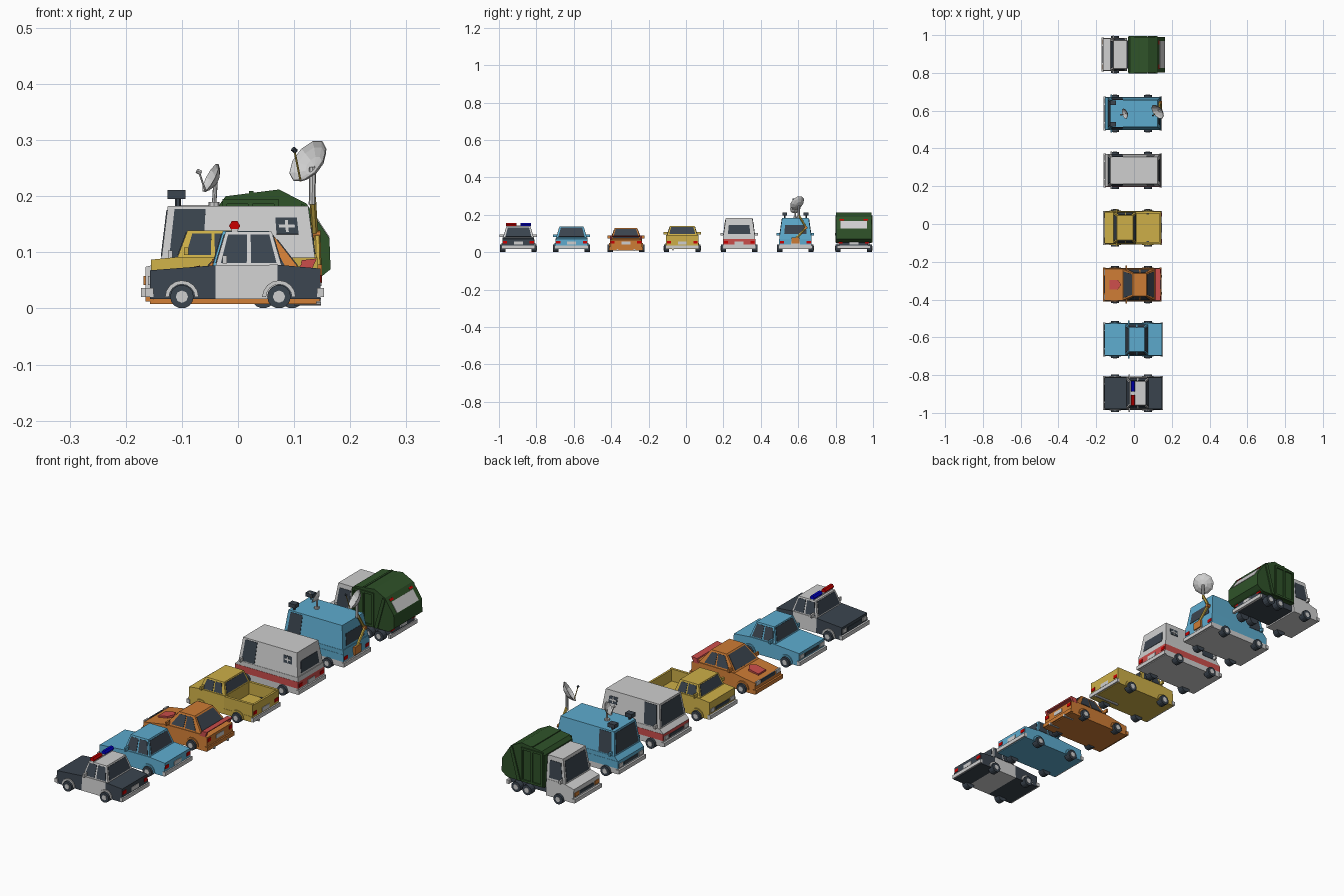
import bpy, bmesh, math
from mathutils import Vector

if "Cube" in bpy.data.objects:
    bpy.data.objects.remove(bpy.data.objects["Cube"])

COL = dict(slate=(.043, .058, .077), white=(.62, .62, .62), blue=(.11, .41, .62), orange=(.61, .2, .035),
           yellow=(.61, .43, .065), red=(.6, .075, .07), green=(.028, .085, .022),
           signal_red=(.6, 0, 0), signal_blue=(0, 0, .6))
M = {}
for k, c in COL.items():
    M[k] = bpy.data.materials.new(k)
    M[k].diffuse_color = (*c, 1)
Y = 0      # y of the current vehicle
V = ''     # its name


def make(name, vs, fs, mat):
    me = bpy.data.meshes.new(V + name)
    me.from_pydata([tuple(v) for v in vs], [], fs)
    bm = bmesh.new()
    bm.from_mesh(me)
    bmesh.ops.recalc_face_normals(bm, faces=bm.faces)
    bm.to_mesh(me)
    bm.free()
    me.materials.append(M[mat])
    ob = bpy.data.objects.new(V + name, me)
    ob.location.y = Y
    bpy.context.collection.objects.link(ob)
    return ob


def solid(name, a, b, mat, pair=False):
    """Closed solid between two matching loops, optionally mirrored in y."""
    n = len(a)
    vs = list(a) + list(b)
    fs = [(i, (i + 1) % n, n + (i + 1) % n, n + i) for i in range(n)]
    fs += [tuple(range(n)), tuple(range(n, 2 * n))]
    if pair:
        vs += [(v[0], -v[1], v[2]) for v in vs]
        fs += [tuple(i + 2 * n for i in f) for f in fs]
    return make(name, vs, fs, mat)


def box(name, x0, x1, y0, y1, z0, z1, mat, pair=False):
    q = [(x0, y0), (x1, y0), (x1, y1), (x0, y1)]
    return solid(name, [(*p, z0) for p in q], [(*p, z1) for p in q], mat, pair)


def extrude(name, prof, y0, y1, mat, pair=False):
    return solid(name, [(x, y0, z) for x, z in prof], [(x, y1, z) for x, z in prof], mat, pair)


def rod(name, p, q, r, mat, n=6, pair=False):
    p, q = Vector(p), Vector(q)
    rot = (q - p).to_track_quat('Z', 'Y')
    ring = [rot @ Vector((r * math.cos(t), r * math.sin(t), 0)) for t in [2 * math.pi * i / n for i in range(n)]]
    return solid(name, [p + v for v in ring], [q + v for v in ring], mat, pair)


def pane(name, c, u0, u1, v0, v1, mat='slate', pair=False):
    """Thin plate on a four-cornered face (bottom a, b, top b, a)."""
    c = [Vector(v) for v in c]
    n = (c[1] - c[0]).cross(c[3] - c[0]).normalized() * .0016
    pts = [c[0].lerp(c[1], u).lerp(c[3].lerp(c[2], u), v) for u, v in ((u0, v0), (u1, v0), (u1, v1), (u0, v1))]
    return solid(name, [p - n for p in pts], [p + n for p in pts], mat, pair)


def body(tops, mats, zb=.017, w=.088, wt=.084):
    """Lower body as sections along x; tops are (x, top z)."""
    for i, m in enumerate(mats):
        l = [[(x, -w, zb), (x, w, zb), (x, wt, z), (x, -wt, z)] for x, z in tops[i:i + 2]]
        solid(f'body_section_{i}', l[0], l[1], m)


def cabin(b0, t0, t1, b1, zb, zt, wb, wt, mat, side, rear=(.06, .94, .1, .9), front=(.06, .94, .08, .92)):
    """Tapered upper body with window plates."""
    bot = [(b0, -wb, zb), (b1, -wb, zb), (b1, wb, zb), (b0, wb, zb)]
    top = [(t0, -wt, zt), (t1, -wt, zt), (t1, wt, zt), (t0, wt, zt)]
    solid('cabin', bot, top, mat)
    face = lambda i, j: (bot[i], bot[j], top[j], top[i])
    pane('windshield', face(3, 0), *front)
    pane('rear_window', face(1, 2), *rear)
    for i, s in enumerate(side):
        pane(f'side_window_{i}', face(0, 1), *s, pair=True)
    box('mirror', b0 + .012, b0 + .02, wb - .004, .1, zb + .004, zb + .018, mat, True)


def running_gear(xs, arch, x0=-.157, x1=.147, bump='white', zb=.02, lamp='white'):
    """Wheels, hubs, arches, bumpers and lamps."""
    for i, x in enumerate(xs):
        rod(f'wheel_{i}', (x, .07, .021), (x, .098, .021), .021, 'slate', 14, True)
        rod(f'hub_{i}', (x, .09, .021), (x, .0995, .021), .011, 'white', 8, True)
        if arch:
            ang = [math.pi * k / 8 for k in range(9)]
            prof = [(x + .03 * math.cos(t), .02 + .03 * math.sin(t)) for t in ang]
            prof += [(x + .023 * math.cos(t), .02 + .023 * math.sin(t)) for t in reversed(ang)]
            extrude(f'wheel_arch_{i}', prof, .08, .0905, arch, True)
    box('front_bumper', x0 - .008, x0 + .006, -.09, .09, zb, zb + .016, bump)
    box('rear_bumper', x1 - .006, x1 + .006, -.09, .09, zb, zb + .016, bump)
    box('headlight', x0 - .003, x0 + .004, .052, .08, .042, .058, lamp, True)
    box('grille', x0 - .002, x0 + .004, -.045, .045, .042, .056, 'slate')
    box('taillight', x1 - .004, x1 + .002, .06, .082, .046, .06, 'signal_red', True)
    box('rear_plate', x1 - .004, x1 + .002, -.024, .024, .04, .056, 'white')


TWO = [(.07, .47, .08, .9), (.54, .93, .08, .9)]
SEDAN = [(-.157, .068), (-.04, .077), (.07, .078), (.147, .071)]

# Police car
Y, V = -.896, 'police_'
body(SEDAN, ['slate', 'white', 'slate'])
cabin(-.04, -.022, .06, .078, .076, .137, .081, .063, 'white', TWO)
running_gear((-.1, .073), 'white')
box('siren_mount', -.012, 0, -.066, .066, .136, .142, 'white')
rod('red_siren', (-.006, -.066, .147), (-.006, -.01, .147), .01, 'signal_red')
rod('blue_siren', (-.006, .01, .147), (-.006, .066, .147), .01, 'signal_blue')

# Blue sedan
Y, V = -.612, 'sedan_'
body(SEDAN, ['blue'] * 3)
cabin(-.045, -.027, .055, .075, .076, .138, .081, .063, 'blue', TWO)
running_gear((-.1, .073), 'blue')

# Orange sports car
Y, V = -.321, 'sports_'
body([(-.157, .053), (-.055, .07), (.11, .072), (.14, .066)], ['orange'] * 3, .008)
cabin(-.058, -.006, .065, .11, .07, .128, .081, .06, 'orange', [(.14, .5, .1, .88), (.55, .86, .1, .88)])
running_gear((-.1, .073), 'orange', x1=.14, bump='orange', zb=.012)
scoop = [(-.13, -.025), (-.085, -.025), (-.068, 0), (-.085, .025), (-.13, .025)]
solid('hood_scoop', [(x, y, .05) for x, y in scoop], [(x, y, .064 + (x + .13) * .2) for x, y in scoop], 'red')
extrude('spoiler_wing', [(.112, .081), (.138, .084), (.14, .089), (.114, .086)], -.085, .085, 'red')
extrude('spoiler_leg', [(.105, .066), (.13, .066), (.14, .088), (.116, .085)], .075, .085, 'red', True)
rod('exhaust', (.1, .045, .011), (.148, .045, .011), .006, 'white', 8, True)

# Yellow pickup
Y, V = -.02, 'pickup_'
body([(-.155, .087), (-.105, .092), (.013, .092)], ['yellow'] * 2)
cabin(-.108, -.09, -.005, .012, .091, .139, .081, .066, 'yellow', [(.12, .5, .08, .88), (.56, .88, .08, .88)])
box('bed_floor', .01, .142, -.088, .088, .017, .04, 'yellow')
box('bed_side', .01, .142, .076, .087, .03, .091, 'yellow', True)
box('tailgate', .134, .143, -.087, .087, .03, .088, 'yellow')
running_gear((-.1, .073), 'yellow', x0=-.155, x1=.143)
rod('exhaust', (.03, -.05, .014), (.148, -.05, .014), .005, 'white', 8)


def van(lower, upper):
    """Van body: stacked lower bands and a tall cabin."""
    for i, (z0, z1, m) in enumerate(lower):
        box(f'lower_band_{i}', -.153, .142, -.087, .087, z0, z1, m)
    extrude('nose', [(-.153, .07), (-.136, .088), (.14, .088), (.142, .07)], -.086, .086, upper)
    cabin(-.137, -.125, .125, .138, .085, .183, .085, .071, upper, [(.05, .27, .06, .94)],
          (.14, .86, .12, .6))
    running_gear((-.1, .073), None, x0=-.153, x1=.142)


# Ambulance
Y, V = .284, 'ambulance_'
van([(.017, .042, 'white'), (.042, .07, 'red')], 'white')
side = ((-.137, -.085, .085), (.138, -.085, .085), (.125, -.071, .183), (-.125, -.071, .183))
pane('rear_side_window', side, .76, .91, .48, .78, pair=True)
for nm, r in (('upright', (.825, .845, .52, .74)), ('crossbar', (.78, .89, .6, .66))):
    ob = pane('window_' + nm, side, *r, mat='white', pair=True)
    ob.scale.y = 1.012

# Broadcast van
Y, V = .585, 'broadcast_'
van([(.017, .04, 'white'), (.04, .07, 'blue')], 'blue')


def dish(name, c, axis, r):
    """Faceted bowl with a feed horn on an arm."""
    c, axis = Vector(c), Vector(axis).normalized()
    rot = axis.to_track_quat('Z', 'Y')
    n, vs, fs = 10, [], []
    rings = [(.02, -.36), (.45, -.28), (.8, -.08), (1, .12), (.97, .14), (.78, -.03), (.43, -.22), (.02, -.29)]
    for a, h in rings:
        vs += [c + rot @ Vector((r * a * math.cos(2 * math.pi * i / n), r * a * math.sin(2 * math.pi * i / n), r * h))
               for i in range(n)]
    for k in range(len(rings)):
        k2 = (k + 1) % len(rings)
        fs += [(k * n + i, k * n + (i + 1) % n, k2 * n + (i + 1) % n, k2 * n + i) for i in range(n)]
    make(name, vs, fs, 'white')
    tip = c + axis * r * .95
    rod(name + '_feed_arm', c + rot @ Vector((0, -r * .9, 0)), tip, .0018, 'yellow' if r > .035 else 'white')
    rod(name + '_feed', tip - axis * .004, tip + axis * .004, .0045, 'slate' if r > .035 else 'white')


dish('large_dish', (.128, .012, .26), (-.62, -.5, .5), .044)
rod('large_dish_pole', (.132, .018, .185), (.133, .018, .252), .006, 'white', 8)
dish('small_dish', (-.046, 0, .231), (-.85, -.25, .45), .029)
rod('small_dish_pole', (-.043, 0, .18), (-.04, 0, .226), .004, 'white', 8)
rod('small_dish_foot', (-.043, 0, .182), (-.043, 0, .19), .01, 'white', 8)
box('crane_base', .13, .15, -.022, .022, .045, .078, 'orange')
rod('crane_lower_arm', (.143, 0, .07), (.141, .058, .132), .006, 'yellow')
rod('crane_upper_arm', (.137, .058, .13), (.133, .018, .198), .006, 'yellow')
rod('crane_elbow', (.131, .057, .131), (.147, .057, .131), .008, 'orange', 8)
box('spotlight', -.126, -.094, .044, .07, .195, .211, 'slate', True)
rod('spotlight_post', (-.107, .057, .18), (-.107, .057, .197), .005, 'slate', pair=True)

# Garbage truck
Y, V = .897, 'garbage_truck_'
body([(-.165, .074), (-.12, .086), (-.037, .086)], ['white'] * 2, .018, .088, .085)
cabin(-.125, -.108, -.037, -.036, .084, .184, .084, .075, 'white', [(.14, .84, .1, .82)], front=(.06, .94, .06, .88))
running_gear((-.1, .045, .096), None, x0=-.165, x1=.14, lamp='orange')
box('chassis', -.04, .142, -.075, .075, .024, .052, 'slate')
hopper = [(-.033, .05), (-.033, .185), (-.022, .2), (.073, .212), (.122, .187), (.163, .125), (.165, .07), (.148, .056),
          (.135, .05)]
extrude('hopper', hopper, -.094, .094, 'green')
for i, x in enumerate((-.028, .018, .064)):
    box(f'hopper_rib_{i}', x, x + .008, .09, .099, .052, .195, 'green', True)
for i, z in enumerate((.052, .186)):
    box(f'hopper_rail_{i}', -.028, .072, .09, .099, z, z + .009, 'green', True)
extrude('tail_rib', [(.075, .052), (.09, .052), (.125, .18), (.113, .187)], .09, .099, 'green', True)
slope = ((.163, -.094, .125), (.163, .094, .125), (.122, .094, .187), (.122, -.094, .187))
pane('rear_panel', slope, .12, .88, .02, .66, 'white')
pane('left_signal', slope, .1, .22, .72, .84, 'signal_red')
pane('right_signal', slope, .78, .9, .72, .84, 'signal_red')
box('roof_rib', .02, .028, -.094, .094, .2, .209, 'green')

for m in bpy.data.materials:
    if m.users and not m.is_grease_pencil:
        m.use_nodes = True
        m.node_tree.nodes["Principled BSDF"].inputs["Base Color"].default_value = m.diffuse_color
